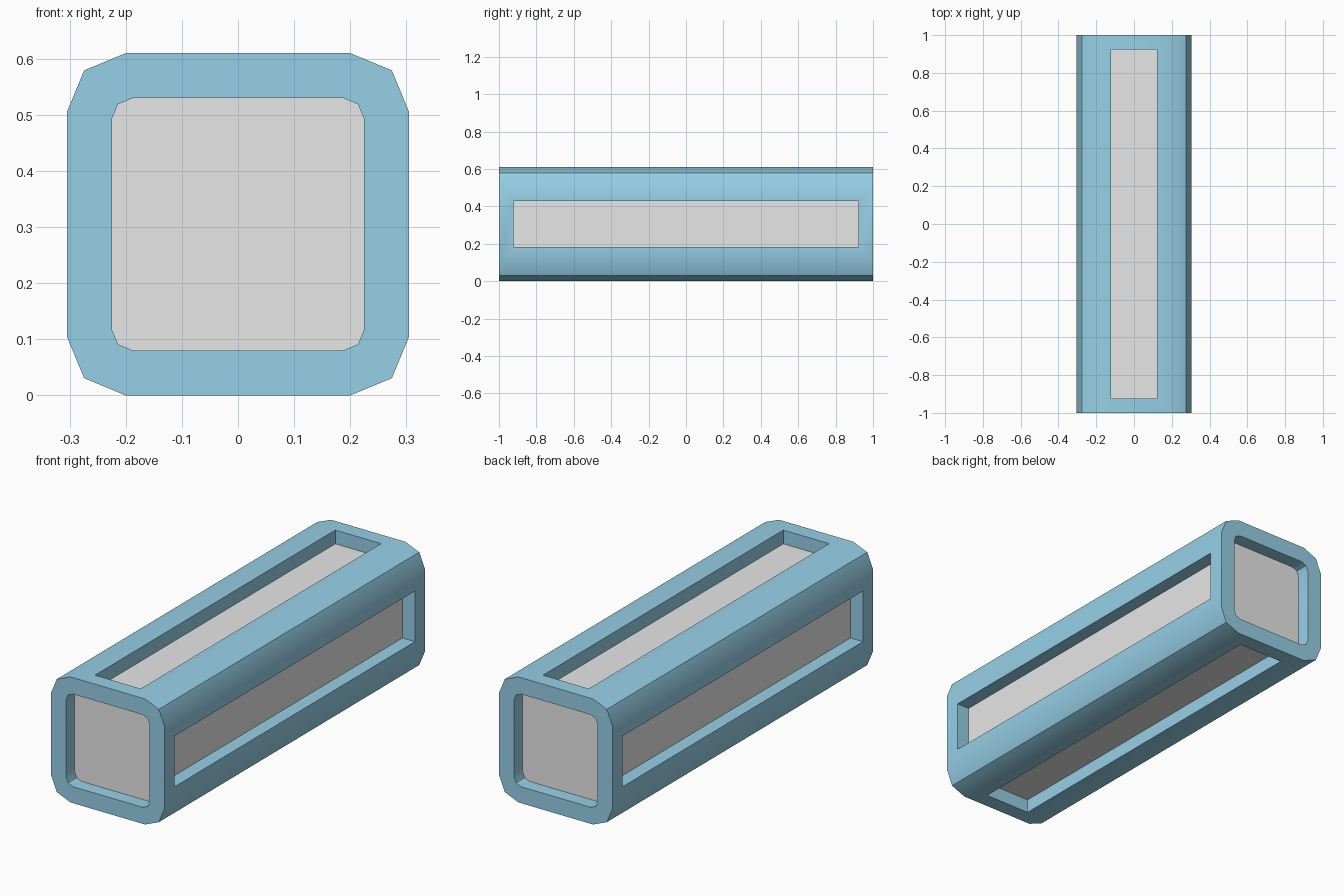
import bpy, bmesh, math
from mathutils import Vector

old = bpy.data.objects.get("Cube")
if old:
    bpy.data.objects.remove(old, do_unlink=True)

HALF, WALL, DEPTH, LENGTH = 0.305, 0.08, 0.067, 2.0
SLOT_W, SLOT_L = 0.123, 0.923


def material(name, color):
    mat = bpy.data.materials.new(name)
    mat.use_nodes = True
    mat.diffuse_color = color
    mat.node_tree.nodes["Principled BSDF"].inputs["Base Color"].default_value = color
    return mat


def rounded_square(half, corner):
    """Square outline with two-facet corners, three points per corner."""
    a = half - corner
    b = a + corner * math.sin(math.pi / 4)
    pts = []
    for q in range(4):
        c, s = round(math.cos(q * math.pi / 2)), round(math.sin(q * math.pi / 2))
        for x, z in ((half, a), (b, b), (a, half)):
            pts.append((x * c - z * s, x * s + z * c))
    return pts


def loop(bm, pts, y):
    return [bm.verts.new((x, y, z + HALF)) for x, z in pts]


def bridge(bm, a, b, skip=()):
    n = len(a)
    for i in range(n):
        if i not in skip:
            bm.faces.new((a[i], a[(i + 1) % n], b[(i + 1) % n], b[i]))


def finish(bm, name, mat):
    bmesh.ops.recalc_face_normals(bm, faces=bm.faces)
    mesh = bpy.data.meshes.new(name)
    bm.to_mesh(mesh)
    bm.free()
    mesh.materials.append(mat)
    obj = bpy.data.objects.new(name, mesh)
    bpy.context.collection.objects.link(obj)
    return obj


def slotted_skin(bm, half, corner):
    """Prism skin whose four flat sides each carry a slot opening."""
    pts = rounded_square(half, corner)
    front, back = loop(bm, pts, -LENGTH / 2), loop(bm, pts, LENGTH / 2)
    flats = (2, 5, 8, 11)
    bridge(bm, front, back, skip=flats)
    slots = []
    for i in flats:
        j = (i + 1) % len(pts)
        side = [front[i], front[j], back[j], back[i]]
        p, q = Vector(pts[i]), Vector(pts[j])
        mid, along = (p + q) / 2, (q - p).normalized() * SLOT_W
        slot = []
        for u, v in ((-1, -1), (1, -1), (1, 1), (-1, 1)):
            x, z = mid + along * u
            slot.append(bm.verts.new((x, v * SLOT_L, z + HALF)))
        bridge(bm, side, slot)
        slots.append(slot)
    return front, back, slots


blue = material("light blue", (0.31, 0.63, 0.80, 1))
grey = material("light grey", (0.80, 0.80, 0.80, 1))

# Thick tube with a slot through each side
bm = bmesh.new()
out_front, out_back, out_slots = slotted_skin(bm, HALF, 0.105)
in_front, in_back, in_slots = slotted_skin(bm, HALF - WALL, 0.038)
bridge(bm, out_front, in_front)
bridge(bm, out_back, in_back)
for a, b in zip(out_slots, in_slots):
    bridge(bm, a, b)
frame = finish(bm, "outer_frame", blue)

# Solid core that shows as recessed panels in the slots and both ends
bm = bmesh.new()
core_pts = rounded_square(HALF - DEPTH, 0.04)
a = loop(bm, core_pts, -LENGTH / 2 + DEPTH)
b = loop(bm, core_pts, LENGTH / 2 - DEPTH)
bridge(bm, a, b)
bm.faces.new(a)
bm.faces.new(b)
core = finish(bm, "inner_core", grey)

# Soft shading across the shallow corner facets only
bpy.ops.object.select_all(action="DESELECT")
frame.select_set(True)
bpy.context.view_layer.objects.active = frame
bpy.ops.object.shade_smooth_by_angle(angle=math.radians(30))
